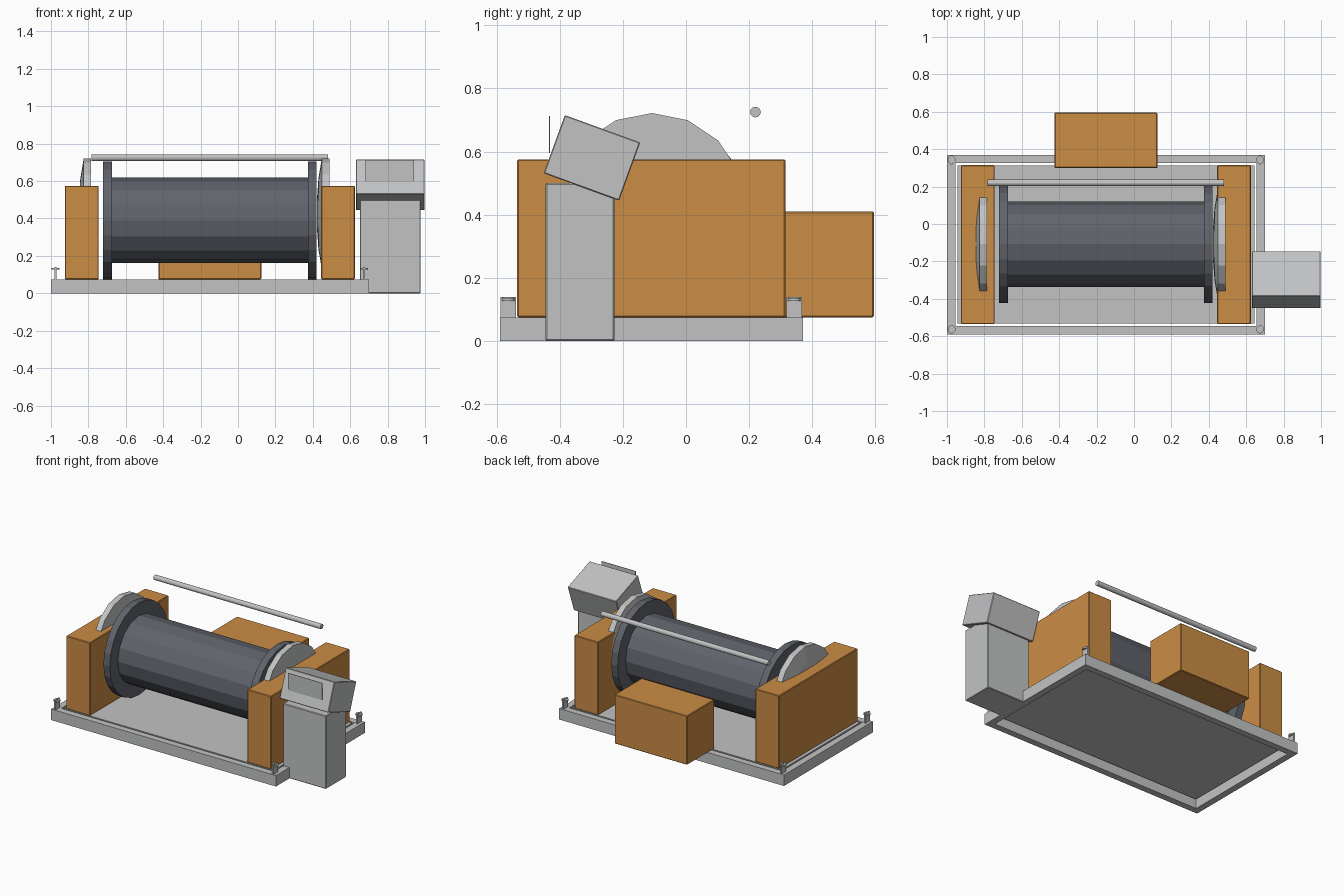
import bpy, bmesh, math
from mathutils import Matrix, Vector

cube = bpy.data.objects.get("Cube")
if cube:
    bpy.data.objects.remove(cube, do_unlink=True)


def material(name, rgb):
    m = bpy.data.materials.new(name)
    m.use_nodes = True
    m.diffuse_color = (*rgb, 1)
    m.node_tree.nodes["Principled BSDF"].inputs["Base Color"].default_value = (*rgb, 1)
    return m


GREY = material("light_grey", (0.54, 0.545, 0.55))
ORANGE = material("orange", (0.60, 0.265, 0.06))
DARK = material("dark_slate", (0.12, 0.125, 0.148))


def finish(name, bm, mat):
    bmesh.ops.recalc_face_normals(bm, faces=bm.faces)
    mesh = bpy.data.meshes.new(name)
    bm.to_mesh(mesh)
    bm.free()
    mesh.materials.append(mat)
    obj = bpy.data.objects.new(name, mesh)
    bpy.context.collection.objects.link(obj)
    return obj


def box(name, x, y, z, mat, bevel=0.0, tilt=0.0):
    """Box from (min, max) ranges, optionally tilted about its own x axis."""
    bm = bmesh.new()
    bmesh.ops.create_cube(bm, size=1)
    size = Vector([r[1] - r[0] for r in (x, y, z)])
    centre = Vector([(r[1] + r[0]) / 2 for r in (x, y, z)])
    bmesh.ops.transform(bm, matrix=Matrix.Diagonal((*size, 1)), verts=bm.verts)
    obj = finish(name, bm, mat)
    obj.location = centre
    obj.rotation_euler.x = math.radians(tilt)
    if bevel:
        mod = obj.modifiers.new("edge_bevel", 'BEVEL')
        mod.width, mod.segments = bevel, 1
    return obj


def lathe_x(name, profile, y, z, mat, sides=16):
    """Revolve (x, radius) points about a line parallel to x."""
    bm = bmesh.new()
    rings = []
    for px, r in profile:
        angles = [2 * math.pi * i / sides for i in range(sides)]
        rings.append([bm.verts.new((px, y + r * math.sin(a), z + r * math.cos(a)))
                      for a in angles])
    for a, b in zip(rings, rings[1:]):
        for i in range(sides):
            j = (i + 1) % sides
            bm.faces.new((a[i], a[j], b[j], b[i]))
    bm.faces.new(rings[0])
    bm.faces.new(rings[-1])
    return finish(name, bm, mat)


# Base frame: long beams, short beams between them, and the deck plate
X0, X1, Y0, Y1, BEAM, TOP = -1.0, 0.70, -0.59, 0.37, 0.045, 0.075
for name, y in (("front_beam", Y0), ("back_beam", Y1 - BEAM)):
    box(name, (X0, X1), (y, y + BEAM), (0, TOP), GREY)
for name, x in (("right_beam", X0), ("left_beam", X1 - BEAM)):
    box(name, (x, x + BEAM), (Y0 + BEAM, Y1 - BEAM), (0, TOP), GREY)
box("deck_plate", (-0.943, 0.643), (-0.533, 0.313), (0.055, TOP), GREY)

# Lifting lugs on the four corners: upright tab with a round pin cap
for side, x in (("right", X0 + 0.025), ("left", X1 - 0.025)):
    for end, y in (("front", Y0 + 0.027), ("back", Y1 - 0.027)):
        box(f"{end}_{side}_lug", (x - 0.005, x + 0.005), (y - 0.024, y + 0.024),
            (TOP, 0.14), GREY)
        bm = bmesh.new()
        bmesh.ops.create_cone(bm, cap_ends=True, segments=16, radius1=0.021,
                              radius2=0.021, depth=0.01,
                              matrix=Matrix.Translation((x, y, 0.131)))
        finish(f"{end}_{side}_lug_cap", bm, GREY)

# Side housings and rear motor box
for name, x in (("right_housing", -0.925), ("left_housing", 0.445)):
    box(name, (x, x + 0.18), (-0.535, 0.315), (TOP, 0.575), ORANGE, 0.004)
box("motor_box", (-0.425, 0.125), (0.30, 0.595), (TOP, 0.41), ORANGE, 0.004)

# Winding drum with its two flanges
DY, DZ = -0.108, 0.39
lathe_x("drum", [(-0.70, 0.228), (0.40, 0.228)], DY, DZ, DARK)
for name, x in (("right_flange", -0.722), ("left_flange", 0.373)):
    lathe_x(name, [(x, 0.315), (x + 0.048, 0.315)], DY, DZ, DARK, 24)

# Domed brake discs rising out of the housings
for name, x in (("right_brake_disc", -0.785), ("left_brake_disc", 0.488)):
    lathe_x(name, [(x - 0.065, 0.09), (x - 0.058, 0.19), (x - 0.04, 0.297), (x, 0.297)],
            DY, 0.425, GREY)

# Cable guide bar
lathe_x("guide_bar", [(-0.783, 0.017), (0.48, 0.017)], 0.22, 0.725, GREY, 12)

# Control stand: pedestal, tilted head and upright display plate
box("control_pedestal", (0.652, 0.977), (-0.445, -0.227), (0, 0.50), GREY, 0.004)
box("control_head", (0.63, 0.998), (-0.425, -0.171), (0.482, 0.678), GREY, 0.003, tilt=-20)
box("control_display", (0.682, 0.94), (-0.434, -0.431), (0.595, 0.712), GREY)
